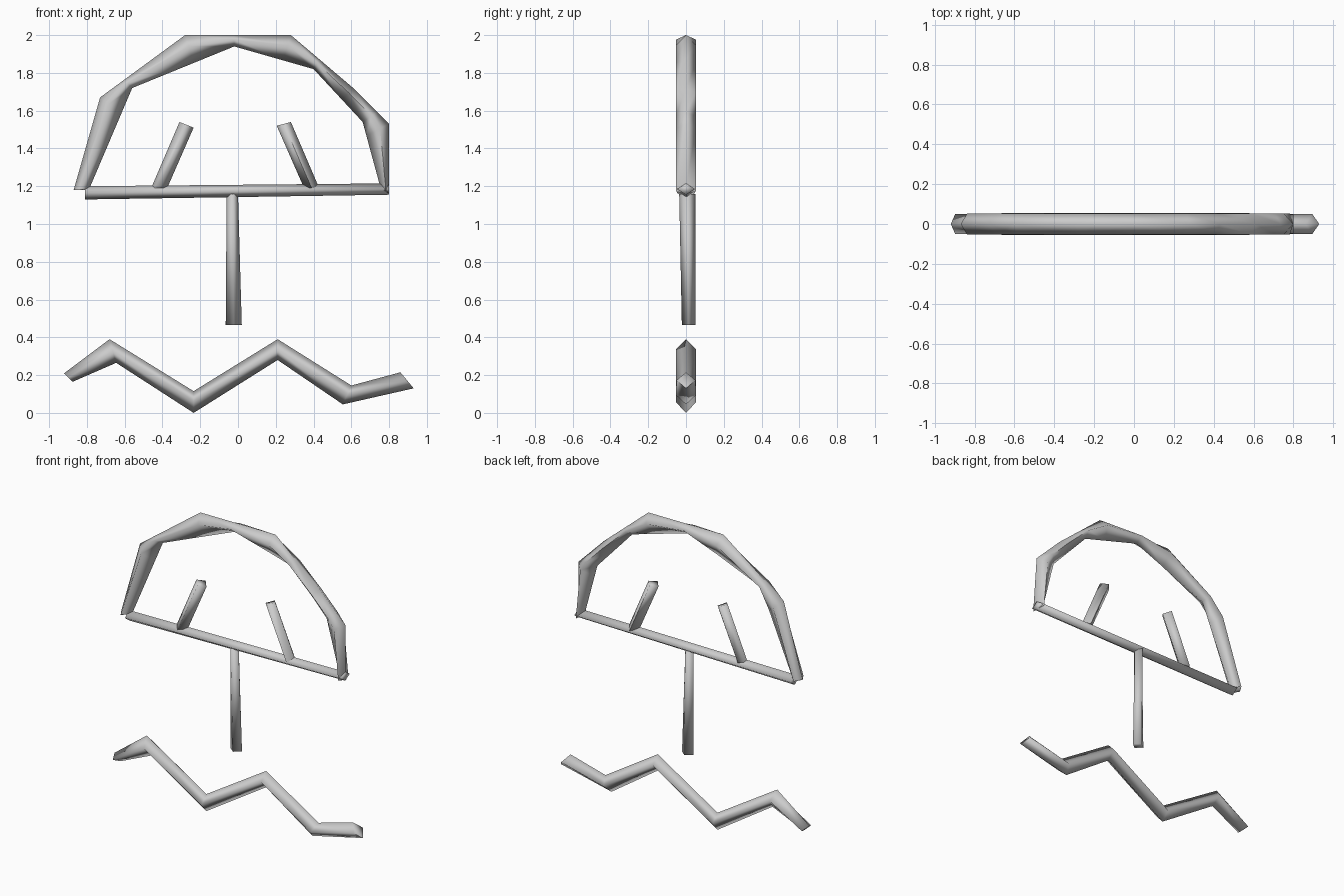
import bpy, math
from mathutils import Vector

if "Cube" in bpy.data.objects:
    bpy.data.objects.remove(bpy.data.objects["Cube"])

grey = bpy.data.materials.new("light_grey")
grey.diffuse_color = (0.6, 0.6, 0.6, 1)
grey.use_nodes = True
grey.node_tree.nodes["Principled BSDF"].inputs["Base Color"].default_value = grey.diffuse_color


def tube(name, sections, bias=0.5):
    """Four-sided capped tube; each section is (edge A xz, edge B xz, half depth, y centre)."""
    verts, faces = [], []
    for a, b, d, y in sections:
        m = [b[i] + (a[i] - b[i]) * bias for i in (0, 1)]
        verts += [(a[0], y, a[1]), (m[0], y - d, m[1]),
                  (b[0], y, b[1]), (m[0], y + d, m[1])]
    n = len(sections)
    for s in range(n - 1):
        for k in range(4):
            i, j = s * 4 + k, s * 4 + (k + 1) % 4
            faces.append((i, j, j + 4, i + 4))
    faces += [(3, 2, 1, 0), tuple(range(4 * n - 4, 4 * n))]
    mesh = bpy.data.meshes.new(name)
    mesh.from_pydata(verts, [], faces)
    mesh.materials.append(grey)
    ob = bpy.data.objects.new(name, mesh)
    bpy.context.collection.objects.link(ob)
    # consistent outward normals and soft shading over the facets
    bpy.ops.object.select_all(action='DESELECT')
    bpy.context.view_layer.objects.active = ob
    ob.select_set(True)
    bpy.ops.object.mode_set(mode='EDIT')
    bpy.ops.mesh.select_all(action='SELECT')
    bpy.ops.mesh.normals_make_consistent(inside=False)
    bpy.ops.object.mode_set(mode='OBJECT')
    bpy.ops.object.shade_smooth_by_angle(angle=math.radians(100))
    return ob


# Arched top: outer and inner polygons have staggered corners
centre = Vector((0.0, 1.1))
outer = [(-0.87, 1.18), (-0.73, 1.67), (-0.28, 2.0), (0.28, 2.0),
         (0.61, 1.72), (0.8, 1.53), (0.8, 1.16)]
inner = [(-0.79, 1.18), (-0.56, 1.72), (-0.02, 1.94), (0.4, 1.82),
         (0.66, 1.54), (0.755, 1.19)]


def angle(p):
    return math.atan2(p[1] - centre.y, p[0] - centre.x)


def on_chain(chain, a):
    """Point where the ray at angle a meets the polyline, clamped to its ends."""
    if a >= angle(chain[0]):
        return chain[0]
    if a <= angle(chain[-1]):
        return chain[-1]
    ray = Vector((math.cos(a), math.sin(a)))
    for p, q in zip(chain, chain[1:]):
        if angle(p) >= a >= angle(q):
            p, e = Vector(p) - centre, Vector(q) - Vector(p)
            return tuple(centre + p + e * (-p.cross(ray) / e.cross(ray)))


angles = sorted({angle(p) for p in outer + inner}, reverse=True)
arch = [(on_chain(outer, a), on_chain(inner, a), 0.053, 0) for a in angles]
tube("arch", arch, 0.6)

# Straight crossbar under the arch
tube("crossbar", [((-0.81, 1.2), (-0.81, 1.13), 0.047, 0),
                  ((0.8, 1.215), (0.8, 1.155), 0.047, 0)])

# Two leaning short bars
tube("left_short_bar", [((-0.46, 1.19), (-0.375, 1.19), 0.045, 0),
                        ((-0.31, 1.54), (-0.235, 1.51), 0.045, 0)])
tube("right_short_bar", [((0.35, 1.19), (0.43, 1.19), 0.045, 0),
                         ((0.205, 1.52), (0.28, 1.54), 0.045, 0)])

# Upright post
tube("post", [((-0.065, 0.465), (0.02, 0.465), 0.036, 0.014),
              ((-0.06, 1.16), (0.0, 1.16), 0.043, 0.007)])

# Zigzag wave
tube("wave", [((-0.92, 0.21), (-0.875, 0.165), 0.05, 0),
              ((-0.68, 0.39), (-0.645, 0.265), 0.054, 0),
              ((-0.235, 0.115), (-0.235, 0.0), 0.054, 0),
              ((0.21, 0.39), (0.21, 0.28), 0.054, 0),
              ((0.6, 0.145), (0.555, 0.045), 0.054, 0),
              ((0.86, 0.215), (0.93, 0.13), 0.05, 0)])
